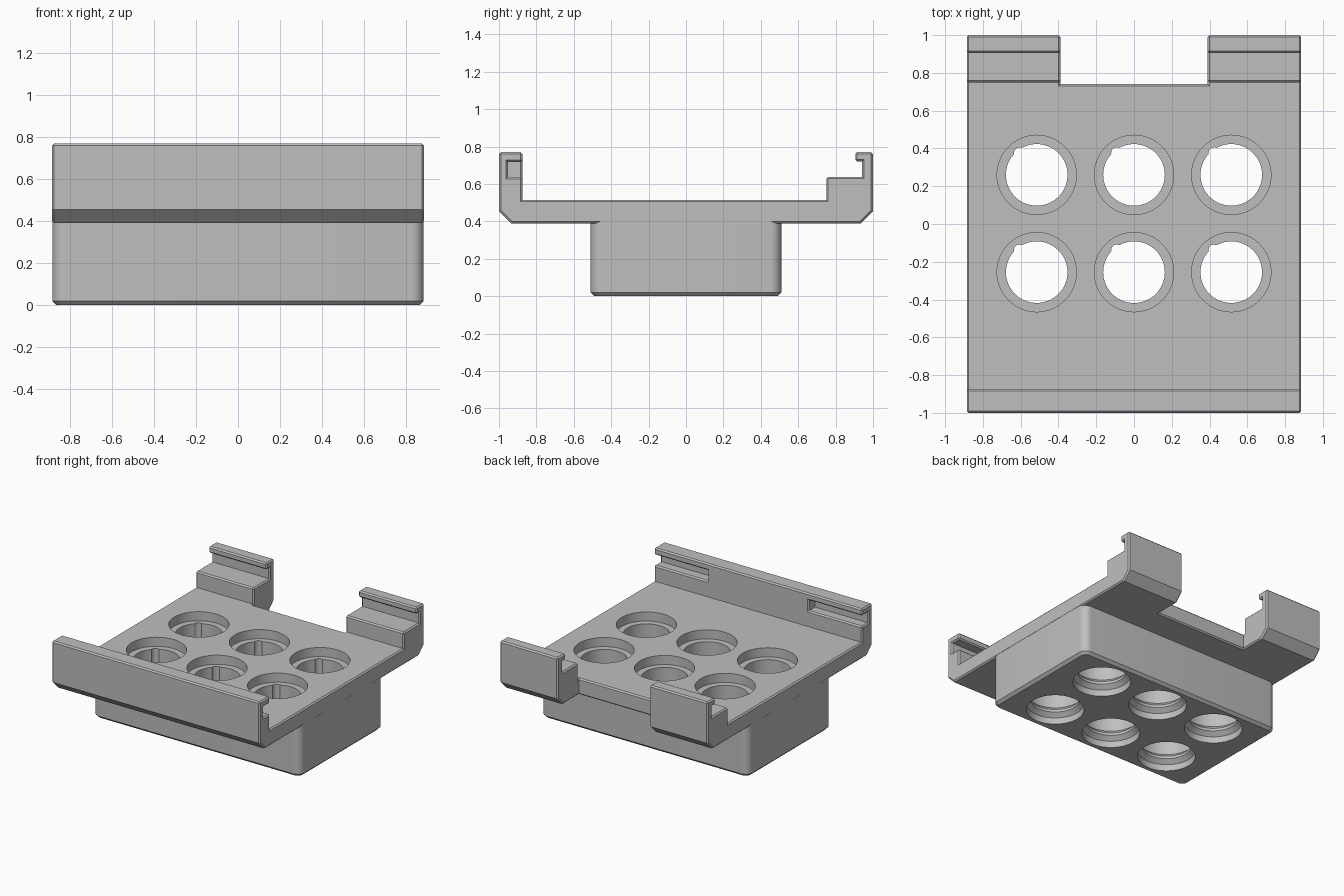
import bpy, bmesh
from math import cos, sin, radians, pi

cube = bpy.data.objects.get("Cube")
if cube:
    bpy.data.objects.remove(cube, do_unlink=True)

HALF_W = 0.885
CHAMFER = 0.014

grey = bpy.data.materials.new("mid_grey")
grey.use_nodes = True
colour = (0.52, 0.52, 0.52, 1)
grey.diffuse_color = colour
grey.node_tree.nodes["Principled BSDF"].inputs["Base Color"].default_value = colour


def make_object(name, bm):
    bmesh.ops.recalc_face_normals(bm, faces=bm.faces)
    mesh = bpy.data.meshes.new(name)
    bm.to_mesh(mesh)
    bm.free()
    mesh.materials.append(grey)
    obj = bpy.data.objects.new(name, mesh)
    bpy.context.collection.objects.link(obj)
    return obj


def extrude_x(name, profile, x0, x1):
    """Extrude a y-z outline along x."""
    bm = bmesh.new()
    face = bm.faces.new([bm.verts.new((x0, y, z)) for y, z in profile])
    new = bmesh.ops.extrude_face_region(bm, geom=[face])["geom"]
    bmesh.ops.translate(bm, vec=(x1 - x0, 0, 0),
                        verts=[v for v in new if isinstance(v, bmesh.types.BMVert)])
    return make_object(name, bm)


def box(name, x0, x1, y0, y1, z0, z1):
    return extrude_x(name, [(y0, z0), (y1, z0), (y1, z1), (y0, z1)], x0, x1)


def lathe(bm, profile, cx, cy, steps):
    """Closed solid of revolution from (radius, z) points."""
    rings = [[bm.verts.new((cx + r * cos(2 * pi * i / steps),
                            cy + r * sin(2 * pi * i / steps), z))
              for i in range(steps)] for r, z in profile]
    for low, high in zip(rings, rings[1:]):
        for i in range(steps):
            j = (i + 1) % steps
            bm.faces.new((low[i], low[j], high[j], high[i]))
    bm.faces.new(rings[0][::-1])
    bm.faces.new(rings[-1])


def combine(target, tool, operation):
    tool.hide_render = True
    mod = target.modifiers.new("combine", "BOOLEAN")
    mod.operation = operation
    mod.solver = "EXACT"
    mod.object = tool
    bpy.context.view_layer.objects.active = target
    bpy.ops.object.modifier_apply(modifier=mod.name)
    bpy.data.objects.remove(tool, do_unlink=True)


# Deck with the front wall and the stepped, hooked back rail
holder = extrude_x("rail_holder", [
    (-0.935, 0.39), (0.935, 0.39), (1, 0.455), (1, 0.77), (0.905, 0.77),
    (0.905, 0.72), (0.942, 0.72), (0.942, 0.638), (0.75, 0.638),
    (0.75, 0.515), (-0.875, 0.515), (-0.875, 0.77), (-1, 0.77), (-1, 0.455),
], -HALF_W, HALF_W)

# Gap between the back hooks, and the slots at the ends of the front wall
combine(holder, box("back_gap", -0.39, 0.39, 0.74, 1.2, 0.2, 1), "DIFFERENCE")
for side in (-1, 1):
    x0, x1 = sorted((side * 0.43, side * 1.0))
    combine(holder, box("end_slot", x0, x1, -0.953, -0.8, 0.636, 0.717), "DIFFERENCE")

# Small chamfer on the outward edges
bm = bmesh.new()
bm.from_mesh(holder.data)
bmesh.ops.remove_doubles(bm, verts=bm.verts, dist=0.0005)
bmesh.ops.dissolve_limit(bm, angle_limit=radians(1), verts=bm.verts, edges=bm.edges)
bmesh.ops.recalc_face_normals(bm, faces=bm.faces)
edges = [e for e in bm.edges if len(e.link_faces) == 2
         and e.calc_face_angle_signed() > radians(60)]
bmesh.ops.bevel(bm, geom=edges, offset=CHAMFER, segments=1, profile=0.5,
                affect="EDGES", clamp_overlap=True)
bm.to_mesh(holder.data)
bm.free()

# Base block with rounded corners and a chamfered foot
bm = bmesh.new()
radius = 0.06
levels = []
for inset, z in ((0.02, 0), (0, 0.02), (0, 0.44)):
    ring = []
    for corner, (sx, sy) in enumerate(((1, 1), (-1, 1), (-1, -1), (1, -1))):
        for step in range(9):
            a = (corner + step / 8) * pi / 2
            r = radius - inset
            ring.append(bm.verts.new((sx * (HALF_W - 0.001 - radius) + r * cos(a),
                                      sy * (0.51 - radius) + r * sin(a), z)))
    levels.append(ring)
for low, high in zip(levels, levels[1:]):
    for i in range(len(low)):
        j = (i + 1) % len(low)
        bm.faces.new((low[i], low[j], high[j], high[i]))
bm.faces.new(levels[0][::-1])
bm.faces.new(levels[-1])
combine(holder, make_object("base_block", bm), "UNION")

# Six ridged holes with a shallow recess on top and a key notch
hole_profile = [(0.205, -0.05), (0.205, 0.05), (0.172, 0.08), (0.172, 0.1),
                (0.2, 0.13), (0.2, 0.29), (0.163, 0.325), (0.163, 0.445),
                (0.21, 0.445), (0.21, 0.6)]
holes, notches = bmesh.new(), bmesh.new()
angle = radians(128)
for cx in (-0.515, 0, 0.515):
    for cy in (-0.255, 0.26):
        lathe(holes, hole_profile, cx, cy, 64)
        lathe(notches, [(0.03, 0.04), (0.03, 0.5)],
              cx + 0.148 * cos(angle), cy + 0.148 * sin(angle), 12)
combine(holder, make_object("hole_cutters", holes), "DIFFERENCE")
combine(holder, make_object("notch_cutters", notches), "DIFFERENCE")

bpy.ops.object.select_all(action="DESELECT")
holder.select_set(True)
bpy.context.view_layer.objects.active = holder
bpy.ops.object.shade_smooth_by_angle(angle=radians(30))
